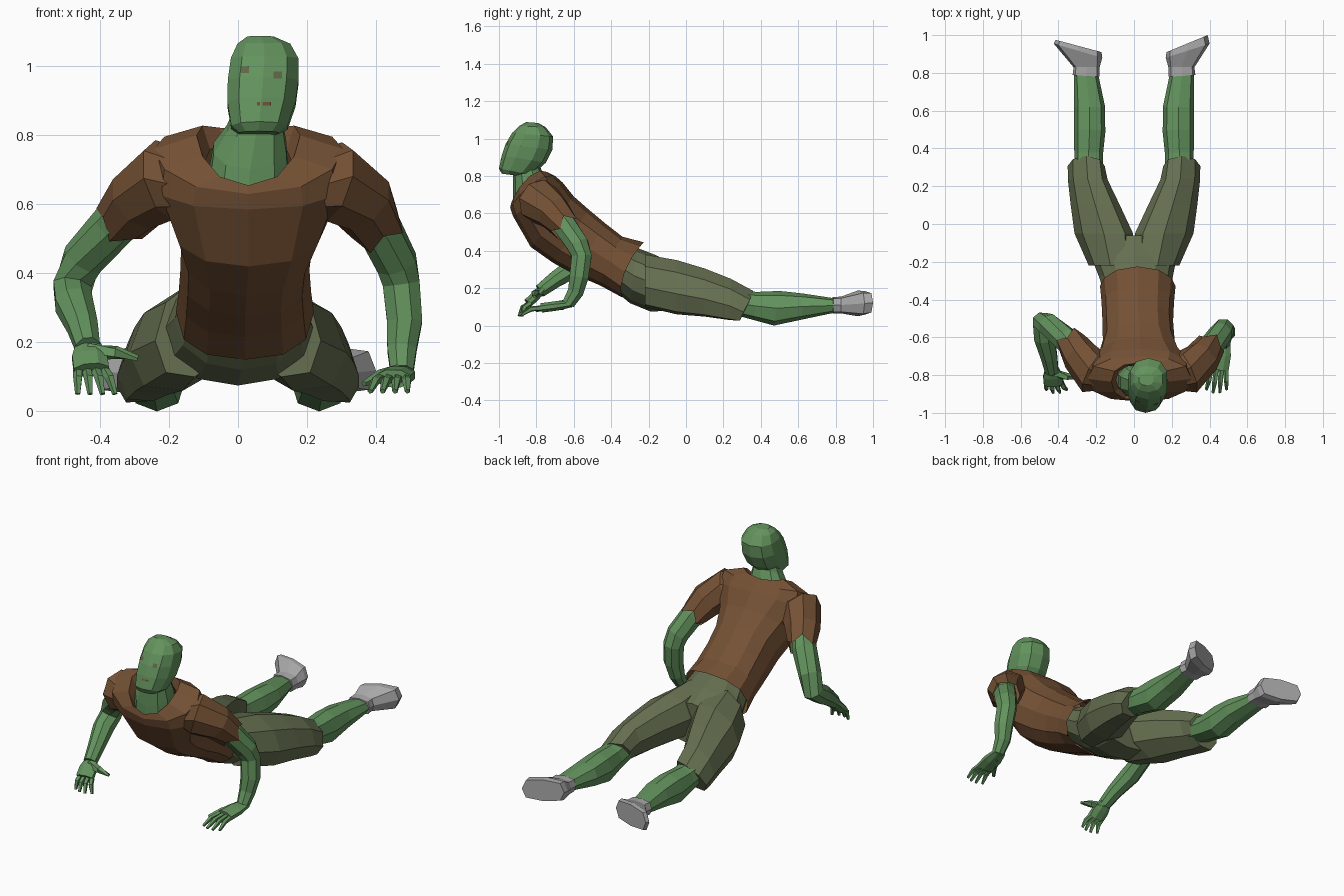
import bpy, bmesh, math
from mathutils import Vector as V
from mathutils.bvhtree import BVHTree


def material(name, rgb):
    m = bpy.data.materials.new(name)
    m.diffuse_color = (*rgb, 1)
    return m


SKIN = material("green skin", (0.125, 0.29, 0.11))
SHIRT = material("brown cloth", (0.175, 0.082, 0.035))
PANTS = material("olive cloth", (0.13, 0.158, 0.08))
SHOE = material("grey leather", (0.40, 0.40, 0.40))
EYE = material("dull eye", (0.12, 0.13, 0.06))
MOUTH = material("mouth red brown", (0.16, 0.075, 0.035))


def skin_rings(name, rings, mat, cap0=True, cap1=True):
    """Bridge a list of equal point rings into a flat shaded object."""
    bm = bmesh.new()
    loops = [[bm.verts.new(p) for p in r] for r in rings]
    n = len(loops[0])
    for a, b in zip(loops, loops[1:]):
        for i in range(n):
            j = (i + 1) % n
            bm.faces.new((a[i], a[j], b[j], b[i]))
    if cap0:
        bm.faces.new(loops[0][::-1])
    if cap1:
        bm.faces.new(loops[-1])
    bmesh.ops.recalc_face_normals(bm, faces=bm.faces)
    me = bpy.data.meshes.new(name)
    bm.to_mesh(me)
    bm.free()
    me.materials.append(mat)
    ob = bpy.data.objects.new(name, me)
    bpy.context.collection.objects.link(ob)
    return ob


def ring(a, b, h, n=10, e=0.85, lift=(0, 0, 0)):
    """Rounded section between a and b, sideways half extent h, sides moved by lift."""
    a, b, h, lift = V(a), V(b), V(h), V(lift)
    pts = []
    for i in range(n):
        t = 2 * math.pi * i / n
        c, s = math.cos(t), math.sin(t)
        pts.append((a + b) / 2 + (a - b) / 2 * math.copysign(abs(c) ** e, c)
                   + h * math.copysign(abs(s) ** e, s) + lift * s * s)
    return pts


def body(name, rows, mat, n=10, e=0.85, side=1, tilt=0.0, **caps):
    """Rows: centre x, lower y z, upper y z, half width, side lift y z."""
    rs = [ring((side * r[0], r[1], r[2]), (side * r[0], r[3], r[4]), (r[5], 0, side * tilt),
               n, e, (0, *r[6:8]) if len(r) > 6 else (0, 0, 0)) for r in rows]
    return skin_rings(name, rs, mat, **caps)


def tube(name, path, mat, n=6, torn=0.0, flat=1.0):
    """Path rows: x, y, z, radius. A torn tube has an open zigzag end."""
    pts = [V(p[:3]) for p in path]
    rs = []
    for i, p in enumerate(pts):
        d = (pts[min(i + 1, len(pts) - 1)] - pts[max(i - 1, 0)]).normalized()
        u = V((1, 0, 0))
        u = (u - d * u.dot(d)).normalized()
        w = d.cross(u)
        r = path[i][3]
        zig = torn if i == len(pts) - 1 else 0
        rs.append([p + (u * math.cos(t) + w * math.sin(t) * flat) * r + d * zig * (-1) ** k
                   for k, t in enumerate(2 * math.pi * (k + 0.5) / n for k in range(n))])
    return skin_rings(name, rs, mat, cap1=not torn)


# head and neck
head = body("head", [
    (0.06, -0.985, 0.812, -0.89, 0.80, 0.06),
    (0.062, -1.00, 0.84, -0.82, 0.805, 0.085),
    (0.068, -0.985, 0.91, -0.75, 0.87, 0.103),
    (0.073, -0.965, 0.97, -0.715, 0.94, 0.107),
    (0.077, -0.93, 1.03, -0.71, 1.01, 0.102),
    (0.075, -0.89, 1.068, -0.75, 1.06, 0.08),
    (0.065, -0.855, 1.088, -0.79, 1.083, 0.04)], SKIN)
body("neck", [
    (0.03, -0.92, 0.60, -0.74, 0.74, 0.12),
    (0.035, -0.925, 0.70, -0.755, 0.79, 0.11, 0, 0.02),
    (0.05, -0.925, 0.79, -0.78, 0.85, 0.085),
    (0.06, -0.92, 0.86, -0.79, 0.90, 0.07)], SKIN)

# eyes and mouth, laid on the face
hm = head.data
tree = BVHTree.FromPolygons([v.co for v in hm.vertices], [p.vertices for p in hm.polygons])
for name, x, z, w, h, mat in (("right_eye", 0.02, 0.99, 0.012, 0.01, EYE),
                              ("left_eye", 0.115, 0.975, 0.012, 0.01, EYE),
                              ("mouth", 0.075, 0.891, 0.02, 0.005, MOUTH)):
    quad = [tree.ray_cast(V((x + sx * w, -2, z + sz * h)), V((0, 1, 0)))[0] - V((0, 0.004, 0))
            for sx, sz in ((-1, -1), (1, -1), (1, 1), (-1, 1))]
    me = bpy.data.meshes.new(name)
    me.from_pydata(quad, [], [(0, 1, 2, 3)])
    me.materials.append(mat)
    bpy.context.collection.objects.link(bpy.data.objects.new(name, me))

# shirt with an open collar and a pointed hem
body("shirt", [
    (0.02, -0.34, 0.15, -0.225, 0.445, 0.20, -0.045, -0.01),
    (0.02, -0.46, 0.215, -0.34, 0.475, 0.192, -0.01, 0),
    (0.02, -0.60, 0.275, -0.43, 0.545, 0.187),
    (0.025, -0.71, 0.335, -0.52, 0.62, 0.19),
    (0.03, -0.83, 0.42, -0.60, 0.69, 0.225),
    (0.03, -0.925, 0.585, -0.66, 0.765, 0.285),
    (0.03, -0.94, 0.63, -0.70, 0.80, 0.275, 0, 0.045),
    (0.03, -0.935, 0.655, -0.735, 0.815, 0.15, 0, 0.065),
    (0.03, -0.905, 0.62, -0.745, 0.77, 0.125, 0, 0.03)],
    SHIRT, n=12, cap0=False, cap1=False)
tube("left_sleeve", [(0.16, -0.80, 0.665, 0.08), (0.28, -0.785, 0.665, 0.12),
                     (0.36, -0.71, 0.605, 0.098), (0.403, -0.645, 0.53, 0.078)], SHIRT, 8, 0.022)
tube("right_sleeve", [(-0.10, -0.80, 0.67, 0.08), (-0.215, -0.785, 0.67, 0.12),
                      (-0.285, -0.70, 0.615, 0.098), (-0.335, -0.62, 0.555, 0.08)], SHIRT, 8, 0.022)

# arms
tube("left_arm", [(0.33, -0.73, 0.63, 0.055), (0.41, -0.645, 0.53, 0.066), (0.46, -0.578, 0.43, 0.063),
                  (0.473, -0.558, 0.37, 0.058), (0.483, -0.572, 0.26, 0.055),
                  (0.475, -0.59, 0.18, 0.046), (0.475, -0.63, 0.115, 0.036)], SKIN, 8)
tube("right_arm", [(-0.27, -0.72, 0.64, 0.055), (-0.36, -0.61, 0.54, 0.068), (-0.45, -0.535, 0.44, 0.063),
                   (-0.48, -0.52, 0.36, 0.06), (-0.475, -0.60, 0.31, 0.058),
                   (-0.45, -0.70, 0.245, 0.047), (-0.435, -0.78, 0.185, 0.038)], SKIN, 8)


def hand(side, wrist, knuckle, tip, thumb):
    """Flat palm, four fanned fingers and a thumb."""
    w, k, t, th = V(wrist), V(knuckle), V(tip), V(thumb)
    m = w.lerp(k, 0.5)
    tube(side + "_palm", [(*w, 0.038), (*m, 0.055), (*k, 0.055)], SKIN, 8, flat=0.5)
    for i in range(4):
        o = (i - 1.5) / 1.5
        short = 0.018 * o * o
        a = k + V((0.038 * o, 0.012, 0))
        b = t + V((0.054 * o, short, 0))
        mid = a.lerp(b, 0.5) + V((0, -0.01, 0.012))
        tube(f"{side}_finger_{i + 1}", [(*a, 0.015), (*mid, 0.014), (*b, 0.008)], SKIN, 5)
    a = w.lerp(k, 0.3)
    mid = a.lerp(th, 0.55) + V((0, -0.008, 0.008))
    tube(side + "_thumb", [(*a, 0.028), (*mid, 0.02), (*th, 0.009)], SKIN, 5)


hand("left", (0.475, -0.615, 0.115), (0.45, -0.77, 0.095), (0.437, -0.895, 0.058), (0.365, -0.80, 0.08))
hand("right", (-0.435, -0.765, 0.195), (-0.425, -0.845, 0.12), (-0.41, -0.895, 0.05), (-0.29, -0.81, 0.155))

# trousers seat
body("trousers_seat", [
    (0.02, -0.42, 0.22, -0.33, 0.44, 0.175),
    (0.01, -0.30, 0.12, -0.26, 0.415, 0.195),
    (0.0, -0.19, 0.075, -0.17, 0.38, 0.225),
    (0.0, -0.06, 0.08, -0.06, 0.33, 0.20)], PANTS, n=12, e=0.95)

# trouser legs, calves and shoes; the outer side of each leg hangs lower
for name, s, toe in (("left", 1, 0), ("right", -1, 0.025)):
    body(name + "_trouser_leg", [
        (0.125, -0.22, 0.10, -0.22, 0.38, 0.115),
        (0.16, -0.05, 0.06, -0.05, 0.35, 0.155),
        (0.205, 0.10, 0.048, 0.10, 0.305, 0.13),
        (0.245, 0.23, 0.03, 0.24, 0.25, 0.105),
        (0.253, 0.285, 0.03, 0.36, 0.185, 0.098, -0.015, 0)],
        PANTS, n=8, e=0.92, side=s, tilt=-0.035)
    body(name + "_calf", [
        (0.24, 0.25, 0.06, 0.25, 0.19, 0.075),
        (0.24, 0.36, 0.03, 0.38, 0.18, 0.076),
        (0.235, 0.47, 0.0, 0.50, 0.185, 0.083),
        (0.235, 0.62, 0.032, 0.62, 0.172, 0.082),
        (0.255, 0.80, 0.07, 0.80, 0.145, 0.064)], SKIN, n=8, side=s)
    # inner x y, outer x y, bottom z, top z
    shoe = [(0.182, 0.78, 0.325, 0.788, 0.065, 0.152), (0.182, 0.83, 0.32, 0.83, 0.065, 0.155),
            (0.168, 0.88, 0.40 + toe, 0.955, 0.05, 0.187), (0.172, 0.91, 0.39 + toe, 1.0 - toe, 0.058, 0.185)]
    skin_rings(name + "_shoe", [
        ring((s * r[0], r[1], (r[4] + r[5]) / 2), (s * r[2], r[3], (r[4] + r[5]) / 2),
             (0, 0, (r[5] - r[4]) / 2), 8, 0.6) for r in shoe], SHOE)
